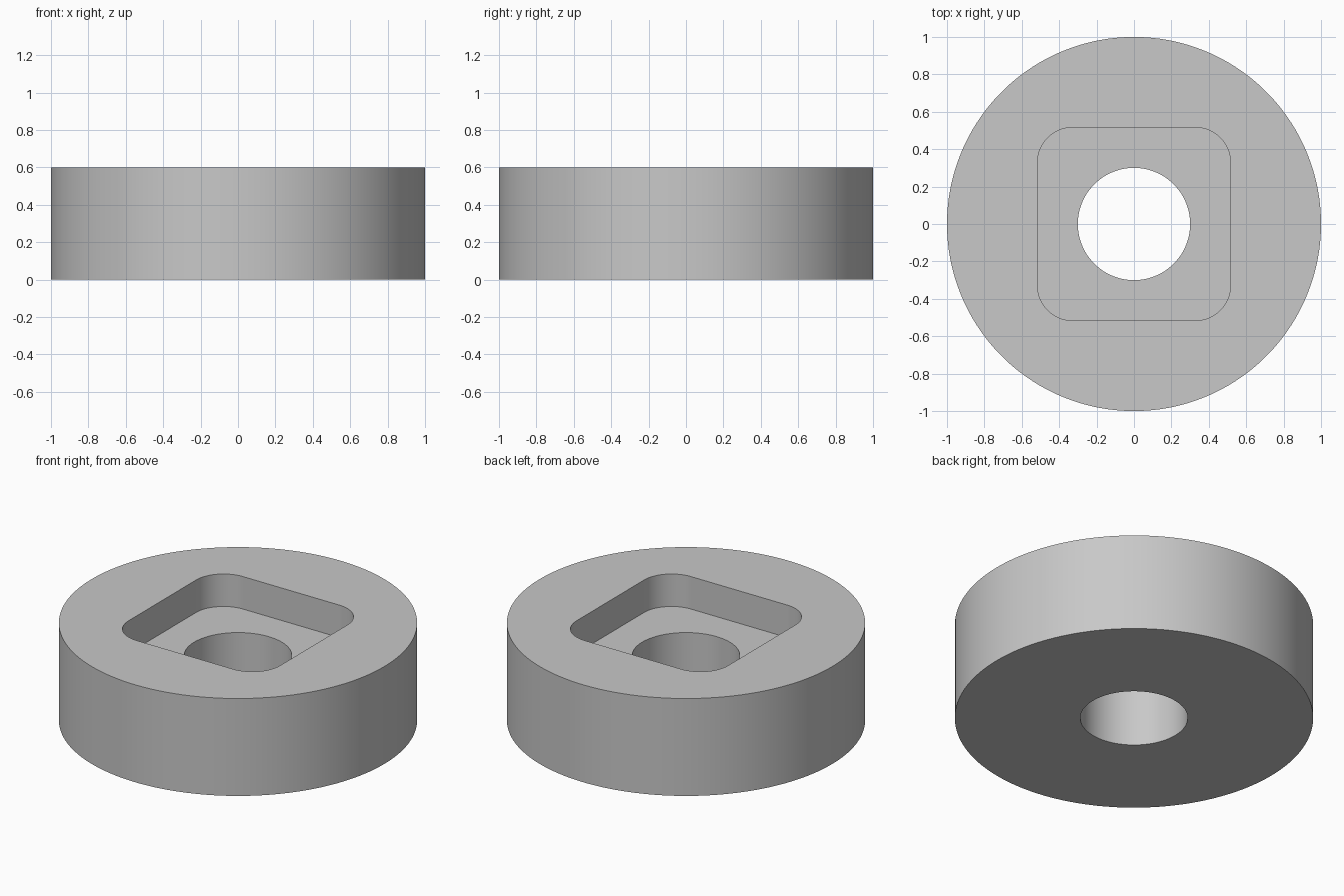
import bpy
import bmesh
from math import sin, cos, pi, radians

cube = bpy.data.objects.get("Cube")
if cube:
    bpy.data.objects.remove(cube, do_unlink=True)

HEIGHT, FLOOR = 0.6, 0.4
RADIUS, BORE = 1.0, 0.3
POCKET, CORNER = 0.516, 0.188
STEPS = 40  # points per quarter of every outline

grey = bpy.data.materials.new("light grey")
grey.use_nodes = True
colour = (0.58, 0.58, 0.58, 1)
grey.diffuse_color = colour
grey.node_tree.nodes["Principled BSDF"].inputs["Base Color"].default_value = colour


def circle(radius):
    count = 4 * STEPS
    angles = [2 * pi * (i + 0.5) / count for i in range(count)]
    return [(radius * cos(a), radius * sin(a)) for a in angles]


def rounded_square(half, corner):
    points = []
    for quarter in range(4):
        mid = pi / 4 + quarter * pi / 2
        cx = (half - corner) * (1 if cos(mid) > 0 else -1)
        cy = (half - corner) * (1 if sin(mid) > 0 else -1)
        for j in range(STEPS):
            a = (quarter + j / (STEPS - 1)) * pi / 2
            points.append((cx + corner * cos(a), cy + corner * sin(a)))
    return points


# Outlines in order: outer wall, top rim, pocket wall, pocket floor, bore
outlines = [
    (circle(RADIUS), 0), (circle(RADIUS), HEIGHT),
    (rounded_square(POCKET, CORNER), HEIGHT),
    (rounded_square(POCKET, CORNER), FLOOR),
    (circle(BORE), FLOOR), (circle(BORE), 0),
]

bm = bmesh.new()
rings = [[bm.verts.new((x, y, z)) for x, y in pts] for pts, z in outlines]

# Bridge each outline to the next; the last closes the underside
for k, lower in enumerate(rings):
    upper = rings[(k + 1) % len(rings)]
    for i in range(len(lower)):
        n = (i + 1) % len(lower)
        bm.faces.new((lower[i], lower[n], upper[n], upper[i]))
bmesh.ops.recalc_face_normals(bm, faces=bm.faces)

mesh = bpy.data.meshes.new("recessed_ring")
bm.to_mesh(mesh)
bm.free()
mesh.materials.append(grey)
ring = bpy.data.objects.new("recessed_ring", mesh)
bpy.context.collection.objects.link(ring)

# Smooth walls with sharp rims
bpy.ops.object.select_all(action="DESELECT")
ring.select_set(True)
bpy.context.view_layer.objects.active = ring
bpy.ops.object.shade_smooth_by_angle(angle=radians(30))
